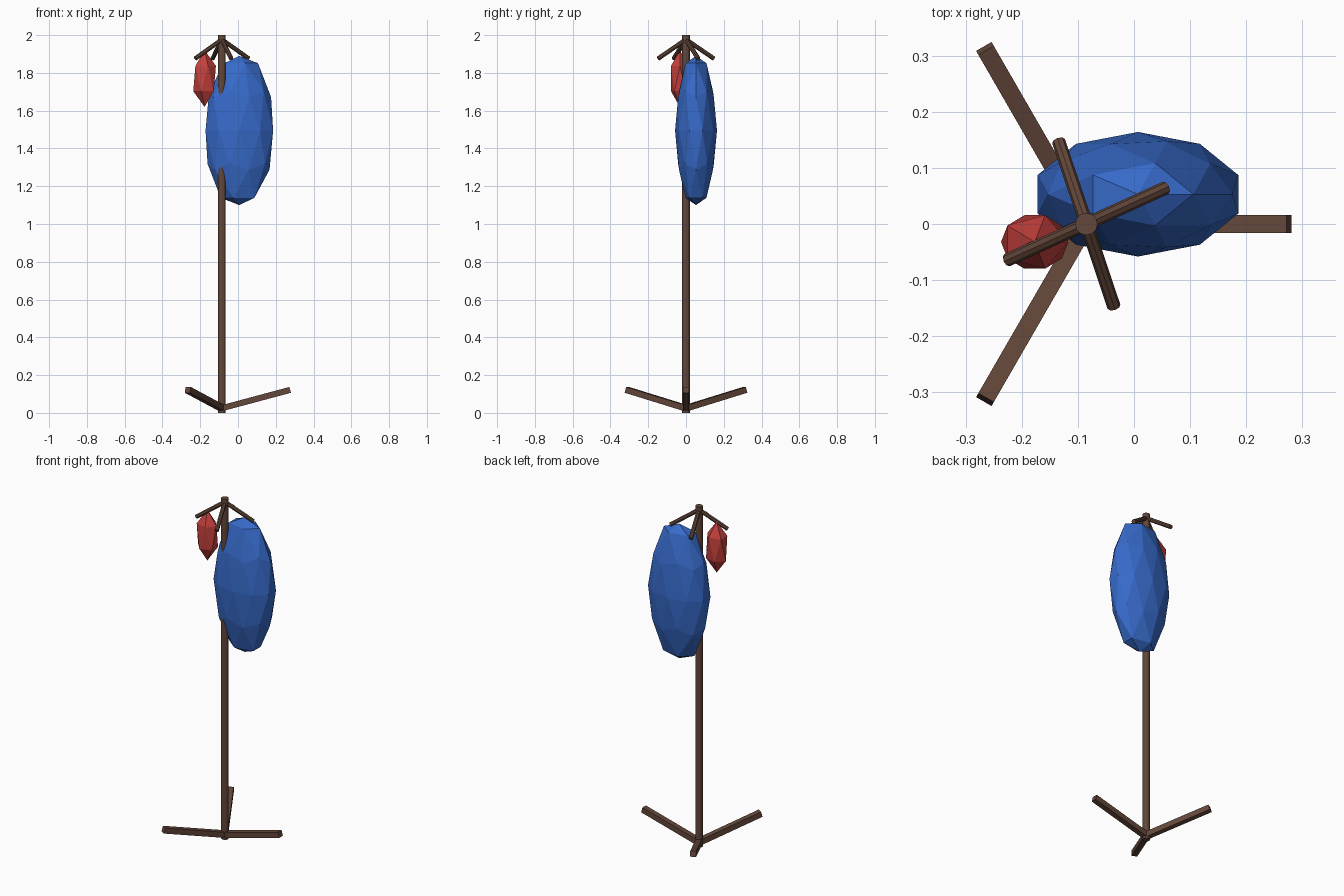
import bpy, bmesh
from math import radians, pi
from mathutils import Matrix, Vector

if "Cube" in bpy.data.objects:
    bpy.data.objects.remove(bpy.data.objects["Cube"])


def material(name, rgb):
    m = bpy.data.materials.new(name)
    m.use_nodes = True
    m.diffuse_color = (*rgb, 1)
    m.node_tree.nodes["Principled BSDF"].inputs["Base Color"].default_value = (*rgb, 1)
    return m


wood = material("dark wood", (0.125, 0.063, 0.042))
blue = material("blue cloth", (0.038, 0.145, 0.59))
red = material("red cloth", (0.56, 0.052, 0.046))


def finish(name, bm, mat):
    bmesh.ops.recalc_face_normals(bm, faces=bm.faces)
    mesh = bpy.data.meshes.new(name)
    bm.to_mesh(mesh)
    bm.free()
    mesh.materials.append(mat)
    obj = bpy.data.objects.new(name, mesh)
    bpy.context.collection.objects.link(obj)
    return obj


def bar(name, start, heading, pitch, length, radius, sides, roll=0):
    """Prism running from start along a heading, pitched up in degrees."""
    bm = bmesh.new()
    bmesh.ops.create_cone(bm, cap_ends=True, segments=sides, radius1=radius,
                          radius2=radius, depth=length)
    place = (Matrix.Translation(start)
             @ Matrix.Rotation(radians(heading), 4, "Z")
             @ Matrix.Rotation(radians(90 - pitch), 4, "Y")
             @ Matrix.Translation((0, 0, length / 2))
             @ Matrix.Rotation(roll, 4, "Z"))
    bm.transform(place)
    return finish(name, bm, wood)


def garment(name, centre, size, detail, mat, fullness=1.0):
    """Faceted ball; fullness lifts the ring of points beside each pole."""
    bm = bmesh.new()
    bmesh.ops.create_icosphere(bm, subdivisions=detail, radius=1)
    for v in bm.verts:
        if 0.83 < abs(v.co.z) < 0.87:
            v.co.z *= fullness
        v.co = Vector(centre) + v.co * Vector(size)
    return finish(name, bm, mat)


# Vector * Vector is a dot product, so scale through a diagonal matrix instead
def garment(name, centre, size, detail, mat, fullness=1.0):
    """Faceted ball; fullness lifts the ring of points beside each pole."""
    bm = bmesh.new()
    bmesh.ops.create_icosphere(bm, subdivisions=detail, radius=1)
    for v in bm.verts:
        if 0.83 < abs(v.co.z) < 0.87:
            v.co.z *= fullness
    bm.transform(Matrix.Translation(centre) @ Matrix.Diagonal((*size, 1)))
    return finish(name, bm, mat)


POST_X = -0.085

# Upright post
bar("post", (POST_X, 0, 0), 0, 90, 2.0, 0.02, 12)

# Three square feet splayed outward and up
for i in range(3):
    bar(f"foot_{i + 1}", (POST_X, 0, 0.025), 120 * i, 15, 0.374, 0.0225, 4, pi / 4)

# Four drooping pegs near the top
for i, heading in enumerate((24.5, 108.5, 204.5, 288.5)):
    bar(f"peg_{i + 1}", (POST_X, 0, 1.977), heading, -33, 0.185, 0.012, 8)

# Hanging coat and scarf
garment("coat", (0.007, 0.053, 1.495), (0.188, 0.111, 0.395), 2, blue, 1.06)
garment("scarf", (-0.177, -0.032, 1.77), (0.067, 0.056, 0.15), 1, red)
